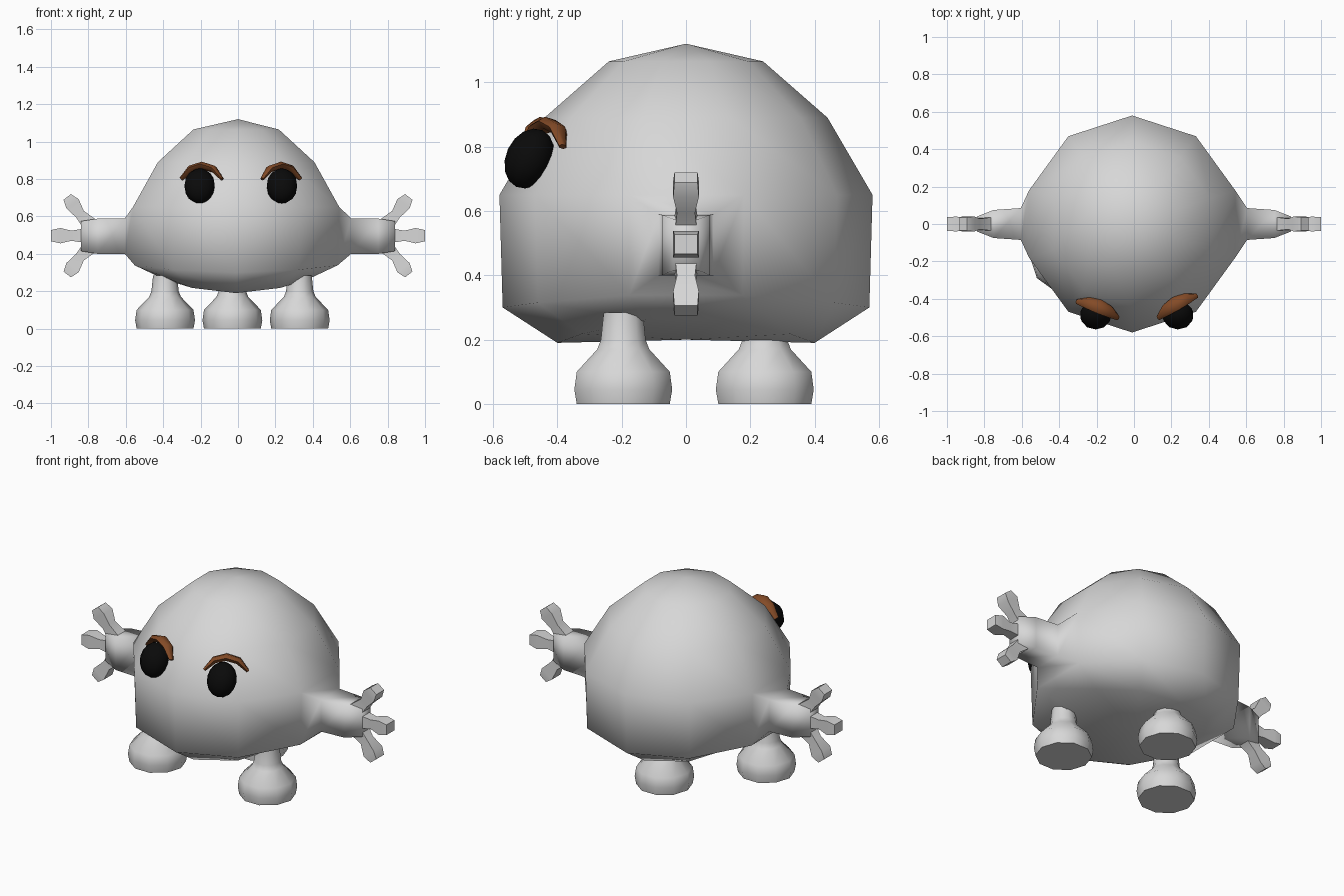
import bpy, bmesh
from math import sin, cos, pi, radians
from mathutils import Matrix, Vector

cube = bpy.data.objects.get("Cube")
if cube:
    bpy.data.objects.remove(cube, do_unlink=True)


def material(name, color):
    mat = bpy.data.materials.new(name)
    mat.use_nodes = True
    mat.diffuse_color = (*color, 1)
    mat.node_tree.nodes["Principled BSDF"].inputs["Base Color"].default_value = (*color, 1)
    return mat


GREY = material("pale grey", (0.68, 0.68, 0.68))
BLACK = material("eye black", (0.003, 0.003, 0.003))
BROWN = material("brow brown", (0.23, 0.07, 0.02))


def finish(bm, name, mat, matrix=Matrix(), angle=None):
    """Turn a bmesh into a shaded, coloured object."""
    bmesh.ops.transform(bm, matrix=matrix, verts=bm.verts)
    bmesh.ops.recalc_face_normals(bm, faces=bm.faces)
    for face in bm.faces:
        face.smooth = True
    mesh = bpy.data.meshes.new(name)
    bm.to_mesh(mesh)
    bm.free()
    mesh.materials.append(mat)
    obj = bpy.data.objects.new(name, mesh)
    bpy.context.collection.objects.link(obj)
    if angle:
        bpy.ops.object.select_all(action='DESELECT')
        obj.select_set(True)
        bpy.context.view_layer.objects.active = obj
        bpy.ops.object.shade_smooth_by_angle(angle=radians(angle))
    return obj


def skin(bm, rings):
    """Bridge successive rings of vertices with quads."""
    n = len(rings[0])
    for low, high in zip(rings, rings[1:]):
        for i in range(n):
            j = (i + 1) % n
            bm.faces.new((low[i], low[j], high[j], high[i]))


def loft(points, sides):
    """Tube along (x, z, half width, half depth) points lying in the xz plane."""
    bm = bmesh.new()
    rings = []
    for i, (x, z, width, depth) in enumerate(points):
        a, b = points[max(i - 1, 0)], points[min(i + 1, len(points) - 1)]
        along = Vector((b[0] - a[0], 0, b[1] - a[1])).normalized()
        across = Vector((-along.z, 0, along.x))
        k = 1 / cos(pi / sides)
        ring = []
        for s in range(sides):
            t = 2 * pi * (s + 0.5) / sides
            offset = across * (width * k * cos(t)) + Vector((0, depth * k * sin(t), 0))
            ring.append(bm.verts.new(Vector((x, 0, z)) + offset))
        rings.append(ring)
    skin(bm, rings)
    bm.faces.new(rings[0])
    bm.faces.new(rings[-1])
    return bm


# Body: ten-sided dome whose lower rings rise toward the sides
bm = bmesh.new()
rings = []
for r, z, lift in ((0.24, 1.065, 0), (0.44, 0.89, 0), (0.58, 0.65, 0),
                   (0.57, 0.30, 0.13), (0.40, 0.19, 0.5)):
    angles = [pi / 2 + 2 * pi * k / 10 for k in range(10)]
    rings.append([bm.verts.new((r * cos(a) - 0.01, r * sin(a), z + lift * (r * cos(a)) ** 2))
                  for a in angles])
skin(bm, rings)
for ring, z in ((rings[0], 1.12), (rings[-1], 0.20)):
    tip = bm.verts.new((0, 0, z))
    for i in range(10):
        bm.faces.new((ring[i], ring[(i + 1) % 10], tip))
bmesh.ops.recalc_face_normals(bm, faces=bm.faces)

# Arms: drawn out of the two side faces of the body
for side in (-1, 1):
    face = max(bm.faces, key=lambda f: side * f.calc_center_median().x)
    for x, depth, low, high in ((0.605, 0.085, 0.40, 0.59), (0.75, 0.075, 0.40, 0.588),
                                (0.84, 0.04, 0.415, 0.575)):
        middle = face.calc_center_median().z
        face = bmesh.ops.extrude_discrete_faces(bm, faces=[face])["faces"][0]
        for v in face.verts:
            v.co = (side * x, depth if v.co.y > 0 else -depth, high if v.co.z > middle else low)
finish(bm, "body_with_arms", GREY)

# Fingers: pinched in the middle and flared at the tip
middle_finger = ((0.78, 0.497, 0.045, 0.038), (0.89, 0.497, 0.027, 0.028),
                 (0.95, 0.497, 0.041, 0.04), (1.0, 0.497, 0.03, 0.036))
upper_finger = ((0.775, 0.54, 0.045, 0.038), (0.845, 0.612, 0.027, 0.028),
                (0.885, 0.668, 0.041, 0.04), (0.913, 0.704, 0.025, 0.036))
lower_finger = [(x, 0.994 - z, w, d) for x, z, w, d in upper_finger]
for side, label in ((1, "left"), (-1, "right")):
    for name, path in (("middle", middle_finger), ("upper", upper_finger), ("lower", lower_finger)):
        finish(loft(path, 4), f"{label}_{name}_finger", GREY,
               Matrix.Diagonal((side, 1, 1, 1)), 60)

# Legs: slim neck over a bulbous flat-bottomed foot
leg_profile = ((0.152, 0), (0.16, 0.045), (0.152, 0.10), (0.085, 0.17), (0.073, 0.20), (0.064, 0.285))
for name, x, y in (("left_front_leg", 0.33, -0.195), ("right_front_leg", -0.39, -0.195),
                   ("back_leg", -0.03, 0.245)):
    bm = bmesh.new()
    rings = [[bm.verts.new((r * cos(pi * k / 5), r * sin(pi * k / 5), z)) for k in range(10)]
             for r, z in leg_profile]
    skin(bm, rings)
    bm.faces.new(rings[0])
    bm.faces.new(rings[-1])
    finish(bm, name, GREY, Matrix.Translation((x, y, 0)), 60)

# Eyes and arched brows
arch = ((-0.118, -0.055, 0.008, 0.012), (-0.065, 0.0, 0.017, 0.028), (0, 0.018, 0.018, 0.034),
        (0.065, 0.0, 0.017, 0.028), (0.118, -0.055, 0.008, 0.012))
for label, eye_x, brow_x, brow_y, yaw in (("left", 0.235, 0.225, -0.43, 30),
                                         ("right", -0.205, -0.19, -0.445, -22)):
    bm = bmesh.new()
    bmesh.ops.create_uvsphere(bm, u_segments=10, v_segments=8, radius=1)
    finish(bm, f"{label}_eye", BLACK,
           Matrix.Translation((eye_x, -0.487, 0.763)) @ Matrix.Rotation(radians(-25), 4, 'X')
           @ Matrix.Diagonal((0.084, 0.073, 0.097, 1)))
    finish(loft(arch, 6), f"{label}_brow", BROWN,
           Matrix.Translation((brow_x, brow_y, 0.853)) @ Matrix.Rotation(radians(yaw), 4, 'Z')
           @ Matrix.Rotation(radians(-15), 4, 'X'), 60)
